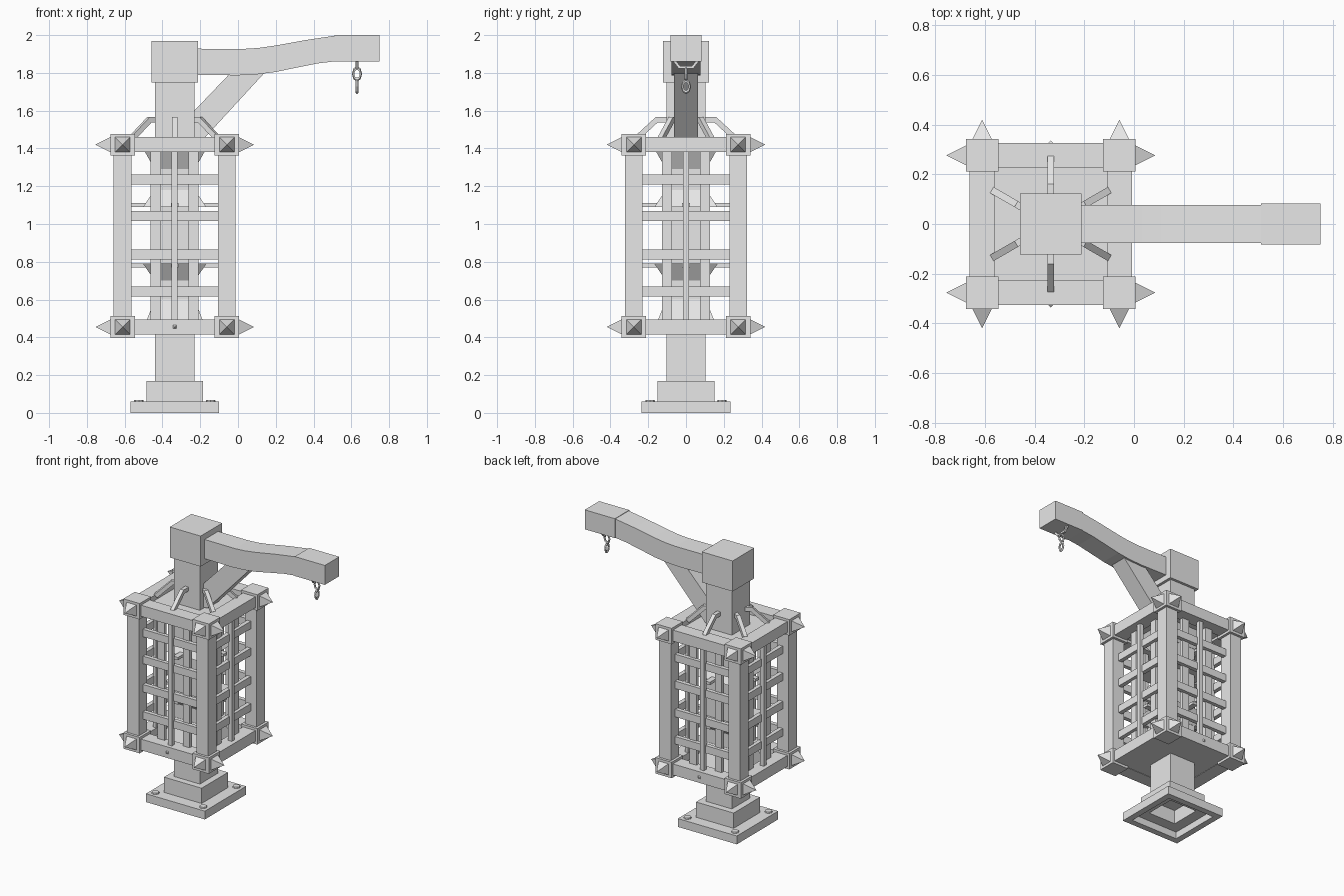
import bpy, bmesh, math
from mathutils import Matrix, Vector

cube = bpy.data.objects.get("Cube")
if cube:
    bpy.data.objects.remove(cube, do_unlink=True)

grey = bpy.data.materials.new("plain_grey")
grey.use_nodes = True
grey.diffuse_color = (0.8, 0.8, 0.8, 1)
grey.node_tree.nodes["Principled BSDF"].inputs["Base Color"].default_value = (0.8, 0.8, 0.8, 1)

AXIS = Matrix.Translation((-0.335, 0, 0))   # centre of the column
C = 0.276                                   # corner distance of the cage
LOW, HIGH = 0.455, 1.42                     # heights of the two cage frames


def finish(name, bm):
    bmesh.ops.recalc_face_normals(bm, faces=bm.faces)
    mesh = bpy.data.meshes.new(name)
    bm.to_mesh(mesh)
    bm.free()
    mesh.materials.append(grey)
    obj = bpy.data.objects.new(name, mesh)
    bpy.context.collection.objects.link(obj)
    return obj


def box(bm, size, at, m=AXIS):
    t = m @ Matrix.Translation(at) @ Matrix.Diagonal((*size, 1))
    bmesh.ops.create_cube(bm, size=1, matrix=t)


def bar(bm, p, q, w, m=AXIS):
    p, q = Vector(p), Vector(q)
    turn = (q - p).to_track_quat('Z', 'Y').to_matrix().to_4x4()
    t = m @ Matrix.Translation((p + q) / 2) @ turn
    box(bm, (w, w, (q - p).length + w * 0.4), (0, 0, 0), t)


def spike(bm, base, direction, half, length, m=AXIS):
    d = Vector(direction)
    turn = d.to_track_quat('Z', 'Y').to_matrix().to_4x4()
    t = (m @ Matrix.Translation(Vector(base) + d * length / 2) @ turn
         @ Matrix.Rotation(math.pi / 4, 4, 'Z'))
    bmesh.ops.create_cone(bm, cap_ends=True, segments=4, radius1=half * math.sqrt(2),
                          radius2=0, depth=length, matrix=t)


def square_loft(bm, rings):
    loops = [[bm.verts.new(AXIS @ Vector((sx * h, sy * h, z)))
              for sx, sy in ((-1, -1), (1, -1), (1, 1), (-1, 1))] for h, z in rings]
    for a, b in zip(loops, loops[1:]):
        for i in range(4):
            j = (i + 1) % 4
            bm.faces.new((a[i], a[j], b[j], b[i]))
    bm.faces.new(loops[0])
    bm.faces.new(loops[-1])


def slab(name, outline, half):
    # side outline in x and z, thickened along y
    bm = bmesh.new()
    a, b = [[bm.verts.new((x, y, z)) for x, z in outline] for y in (-half, half)]
    for i in range(len(a)):
        j = (i + 1) % len(a)
        bm.faces.new((a[i], a[j], b[j], b[i]))
    bm.faces.new(a)
    bm.faces.new(b)
    return finish(name, bm)


def quarter(k):
    return AXIS @ Matrix.Rotation(k * math.pi / 2, 4, 'Z')


# Hollow stepped base running up into the column
bm = bmesh.new()
square_loft(bm, [(.11, .15), (.11, .05), (.19, .05), (.19, 0), (.235, 0), (.235, .06),
                 (.15, .06), (.15, .17), (.104, .17), (.104, 1.76)])
finish("column", bm)

bm = bmesh.new()
for sx in (-1, 1):
    for sy in (-1, 1):
        t = AXIS @ Matrix.Translation((sx * .19, sy * .19, .062))
        bmesh.ops.create_cone(bm, cap_ends=True, segments=8, radius1=.027, radius2=.024,
                              depth=.014, matrix=t)
finish("base_bolts", bm)

bm = bmesh.new()
box(bm, (.246, .246, .22), (0, 0, 1.86))
finish("column_cap", bm)

# Corner blocks with spikes, and the posts between them
blocks, spikes, posts = bmesh.new(), bmesh.new(), bmesh.new()
for sx in (-1, 1):
    for sy in (-1, 1):
        box(posts, (.094, .094, HIGH - LOW), (sx * C, sy * C, (LOW + HIGH) / 2))
        for z in (LOW, HIGH):
            box(blocks, (.13, .13, .115), (sx * C, sy * C, z))
            spike(spikes, (sx * (C + .064), sy * C, z), (sx, 0, 0), .04, .08)
            spike(spikes, (sx * C, sy * (C + .064), z), (0, sy, 0), .04, .08)
finish("corner_blocks", blocks)
finish("corner_spikes", spikes)
finish("corner_posts", posts)

# Frame beams and barred panels on all four sides
beams, bars, studs = bmesh.new(), bmesh.new(), bmesh.new()
for k in range(4):
    m = quarter(k)
    for z in (LOW, HIGH):
        box(beams, (2 * C - .1, .1, .08), (0, -C, z), m)
    for z in (1.236, 1.042, .838, .642):
        box(bars, (2 * C - .08, .03, .054), (0, -.262, z), m)
    for x in (-.1, .1):
        box(bars, (.054, .025, HIGH - LOW), (x, -.242, (LOW + HIGH) / 2), m)
    box(bars, (.032, .03, HIGH - LOW), (0, -.282, (LOW + HIGH) / 2), m)
    if k % 2 == 0:
        spike(studs, (0, -.325, LOW), (0, -1, 0), .01, .012, m)
finish("frame_beams", beams)
finish("panel_bars", bars)
finish("beam_studs", studs)

# Floor, roof and inner struts
bm = bmesh.new()
for z in (.43, 1.41):
    box(bm, (.47, .47, .025), (0, 0, z))
finish("floor_and_roof", bm)
bm = bmesh.new()
for z in (.78, 1.1):
    box(bm, (.47, .04, .02), (0, 0, z))
    box(bm, (.04, .47, .02), (0, 0, z))
finish("inner_struts", bm)

# Tapered collars around the column inside the cage
for n, (wide, narrow) in enumerate(((1.40, 1.29), (1.09, 1.18), (.79, .70), (.44, .60))):
    bm = bmesh.new()
    square_loft(bm, [(.168, wide), (.106, narrow)])
    finish(f"collar_{n + 1}", bm)

# Six bent legs joining the column to the top frame
bm = bmesh.new()
for k in range(6):
    m = AXIS @ Matrix.Rotation(math.radians(30 + 60 * k), 4, 'Z')
    bar(bm, (.08, 0, 1.552), (.155, 0, 1.552), .028, m)
    bar(bm, (.155, 0, 1.552), (.26, 0, 1.455), .028, m)
finish("roof_legs", bm)

# Crane arm, its end block and the diagonal brace
slab("arm", [(-.25, 1.928), (.03, 1.927), (.11, 1.932), (.2, 1.945), (.36, 1.974), (.52, 1.998),
             (.52, 1.862), (.42, 1.85), (.29, 1.824), (.2, 1.805), (.1, 1.792), (0, 1.787),
             (-.25, 1.79)], .077)
slab("arm_end", [(.51, 1.86), (.75, 1.86), (.75, 2.0), (.51, 2.0)], .082)
slab("arm_brace", [(-.26, 1.57), (-.04, 1.80), (.14, 1.80), (-.2, 1.43), (-.26, 1.43)], .063)

# Staple and two chain links under the arm end
bm = bmesh.new()
path = [(.63, y, z) for y, z in ((-.06, 1.862), (-.035, 1.83), (.035, 1.83), (.06, 1.862))]
for p, q in zip(path, path[1:]):
    bar(bm, p, q, .014, Matrix())
finish("chain_staple", bm)
for n, (z, spin) in enumerate(((1.795, 0), (1.728, math.pi / 2))):
    bpy.ops.mesh.primitive_torus_add(major_segments=8, minor_segments=5, major_radius=.02,
                                     minor_radius=.007, location=(.63, 0, z),
                                     rotation=(math.pi / 2, 0, spin))
    link = bpy.context.object
    link.name = f"chain_link_{n + 1}"
    link.scale.y = 1.5
    link.data.materials.append(grey)
